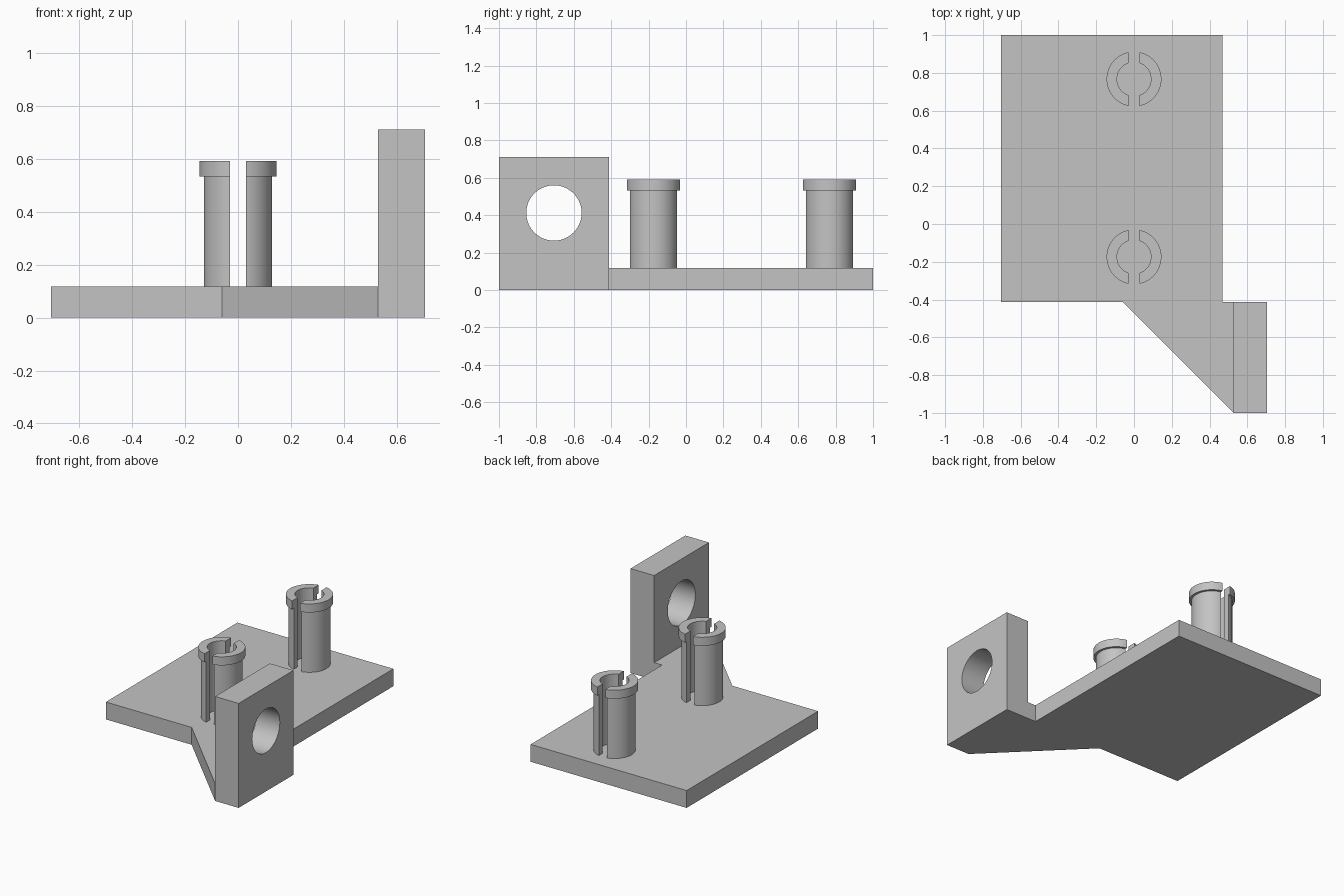
import bpy, bmesh, math

cube = bpy.data.objects.get("Cube")
if cube:
    bpy.data.objects.remove(cube, do_unlink=True)

# Single plain grey
grey = bpy.data.materials.new("plain grey")
grey.diffuse_color = (0.55, 0.55, 0.55, 1)
grey.use_nodes = True
grey.node_tree.nodes["Principled BSDF"].inputs["Base Color"].default_value = (0.55, 0.55, 0.55, 1)

PLATE_TOP = 0.118
LIP_BOTTOM, LIP_TOP = 0.532, 0.59
SHAFT_R, LIP_R, BORE_R = 0.129, 0.145, 0.09
SLOT = 0.03          # half width of the slot between peg halves
WALL_X, EDGE_X, STEP_Y = 0.528, 0.705, -0.412


def make_object(name, bm):
    bmesh.ops.recalc_face_normals(bm, faces=bm.faces)
    mesh = bpy.data.meshes.new(name)
    bm.to_mesh(mesh)
    bm.free()
    mesh.materials.append(grey)
    obj = bpy.data.objects.new(name, mesh)
    bpy.context.collection.objects.link(obj)
    return obj


def loft(name, rings):
    """Closed solid through rings of equal length, capped at both ends."""
    bm = bmesh.new()
    loops = [[bm.verts.new(p) for p in ring] for ring in rings]
    count = len(loops[0])
    for low, high in zip(loops, loops[1:]):
        for i in range(count):
            j = (i + 1) % count
            bm.faces.new((low[i], low[j], high[j], high[i]))
    bm.faces.new(loops[0][::-1])
    bm.faces.new(loops[-1])
    bmesh.ops.remove_doubles(bm, verts=bm.verts, dist=1e-5)
    return make_object(name, bm)


def activate(obj):
    bpy.ops.object.select_all(action='DESELECT')
    obj.select_set(True)
    bpy.context.view_layer.objects.active = obj


def smooth(obj):
    activate(obj)
    bpy.ops.object.shade_smooth_by_angle(angle=math.radians(30))


def combine(obj, other, operation):
    mod = obj.modifiers.new(operation, 'BOOLEAN')
    mod.operation, mod.object, mod.solver = operation, other, 'EXACT'
    activate(obj)
    bpy.ops.object.modifier_apply(modifier=mod.name)
    bpy.data.objects.remove(other, do_unlink=True)


def prism(name, outline, bottom, top):
    return loft(name, [[(x, y, z) for x, y in outline] for z in (bottom, top)])


# Base plate with the slanted arm reaching to the upright wall
base = prism("base_bracket", [(-EDGE_X, 1), (-EDGE_X, STEP_Y), (-0.06, STEP_Y),
                              (WALL_X, -1), (WALL_X, STEP_Y), (0.468, STEP_Y),
                              (0.468, 1)], 0, PLATE_TOP)

# Upright wall
wall = prism("upright_wall", [(WALL_X, -1), (EDGE_X, -1),
                              (EDGE_X, STEP_Y), (WALL_X, STEP_Y)], 0, 0.71)
combine(base, wall, 'UNION')

# Round hole through the wall
bpy.ops.mesh.primitive_cylinder_add(vertices=64, radius=0.148, depth=0.5,
                                    location=(0.616, -0.706, 0.412),
                                    rotation=(0, math.pi / 2, 0))
cutter = bpy.context.object
cutter.hide_render = True
combine(base, cutter, 'DIFFERENCE')
smooth(base)


# Split snap pegs: C-shaped halves with an outer lip
def arc(radius, steps=32):
    limit = math.acos(SLOT / radius)
    return [(radius * math.cos(a), radius * math.sin(a))
            for a in (limit * (2 * i / steps - 1) for i in range(steps + 1))]


def peg_half(name, y, side):
    levels = [(PLATE_TOP, SHAFT_R), (LIP_BOTTOM, SHAFT_R),
              (LIP_BOTTOM, LIP_R), (LIP_TOP, LIP_R)]
    rings = [[(side * px, y + py, z) for px, py in arc(r) + arc(BORE_R)[::-1]]
             for z, r in levels]
    smooth(loft(name, rings))


for place, y in (("front", -0.174), ("back", 0.767)):
    for label, side in (("left", 1), ("right", -1)):
        peg_half(f"{place}_peg_{label}_half", y, side)
